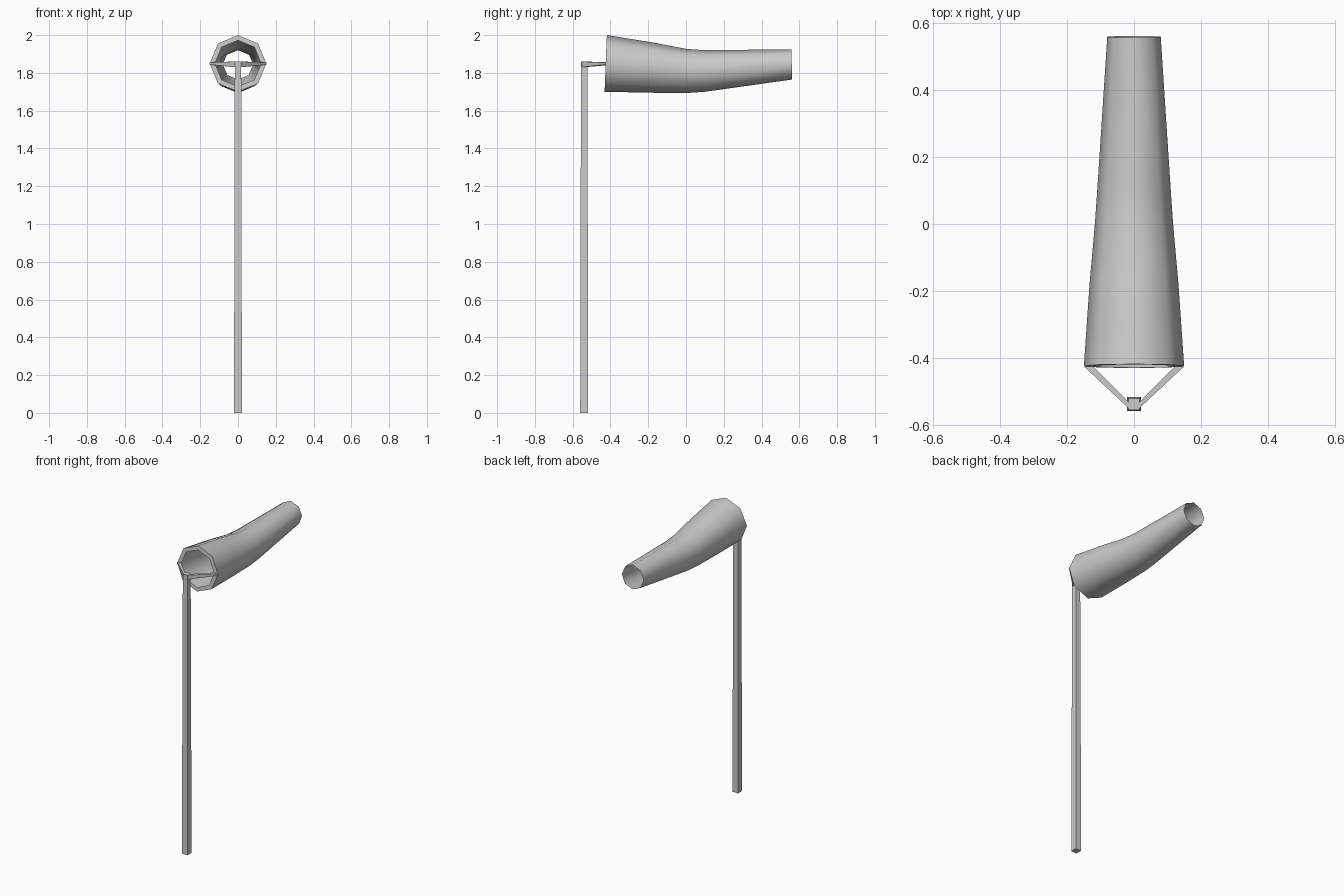
import bpy, bmesh, math

cube = bpy.data.objects.get("Cube")
if cube:
    bpy.data.objects.remove(cube, do_unlink=True)

grey = bpy.data.materials.new("plain grey")
grey.use_nodes = True
COLOUR = (0.6, 0.6, 0.6, 1)
grey.diffuse_color = COLOUR
grey.node_tree.nodes["Principled BSDF"].inputs["Base Color"].default_value = COLOUR


def loft(name, loops, caps=True, smooth_angle=None):
    """Skin matching closed loops of points into one object."""
    bm = bmesh.new()
    rings = [[bm.verts.new(p) for p in loop] for loop in loops]
    n = len(rings[0])
    for a, b in zip(rings, rings[1:]):
        for i in range(n):
            j = (i + 1) % n
            bm.faces.new((a[i], a[j], b[j], b[i]))
    if caps:
        bm.faces.new(rings[0][::-1])
        bm.faces.new(rings[-1])
    bmesh.ops.recalc_face_normals(bm, faces=bm.faces)
    mesh = bpy.data.meshes.new(name)
    bm.to_mesh(mesh)
    bm.free()
    mesh.materials.append(grey)
    obj = bpy.data.objects.new(name, mesh)
    bpy.context.collection.objects.link(obj)
    if smooth_angle:
        bpy.ops.object.select_all(action='DESELECT')
        obj.select_set(True)
        bpy.context.view_layer.objects.active = obj
        bpy.ops.object.shade_smooth_by_angle(angle=math.radians(smooth_angle))
    return obj


def octagon(y, z, r, tilt=0.0):
    """Eight-sided ring across y, its top leaning back by tilt."""
    pts = []
    for k in range(8):
        a = k * math.pi / 4
        pts.append((r * math.cos(a), y + tilt * r * math.sin(a), z + r * math.sin(a)))
    return pts


def square(y, z, half):
    return [(sx * half, y + sy * half, z) for sx, sy in ((-1, -1), (1, -1), (1, 1), (-1, 1))]


# Fabric sleeve: inner lip of the mouth, then rings (y, centre z, radius, tilt)
RINGS = [(-0.425, 1.85, 0.122, 0.04), (-0.425, 1.85, 0.15, 0.04), (-0.18, 1.828, 0.133, 0.04),
         (0.0, 1.81, 0.117, 0.02), (0.1, 1.81, 0.11, 0.0), (0.56, 1.845, 0.08, -0.03)]
loft("wind_sleeve", [octagon(*r) for r in RINGS], caps=False, smooth_angle=50)

# Tapered square pole
loft("pole", [square(-0.539, 0, 0.021), square(-0.539, 1.86, 0.017)])

# Two arms from the pole head to the sides of the mouth
for side, name in ((1, "left_arm"), (-1, "right_arm")):
    pole_end = [(0.015, -0.552, 1.83), (0.015, -0.534, 1.83), (0.015, -0.534, 1.86), (0.015, -0.552, 1.86)]
    mouth_end = [(0.15, -0.426, 1.844), (0.122, -0.426, 1.84), (0.122, -0.426, 1.857), (0.15, -0.426, 1.855)]
    loft(name, [[(side * x, y, z) for x, y, z in loop] for loop in (pole_end, mouth_end)])
